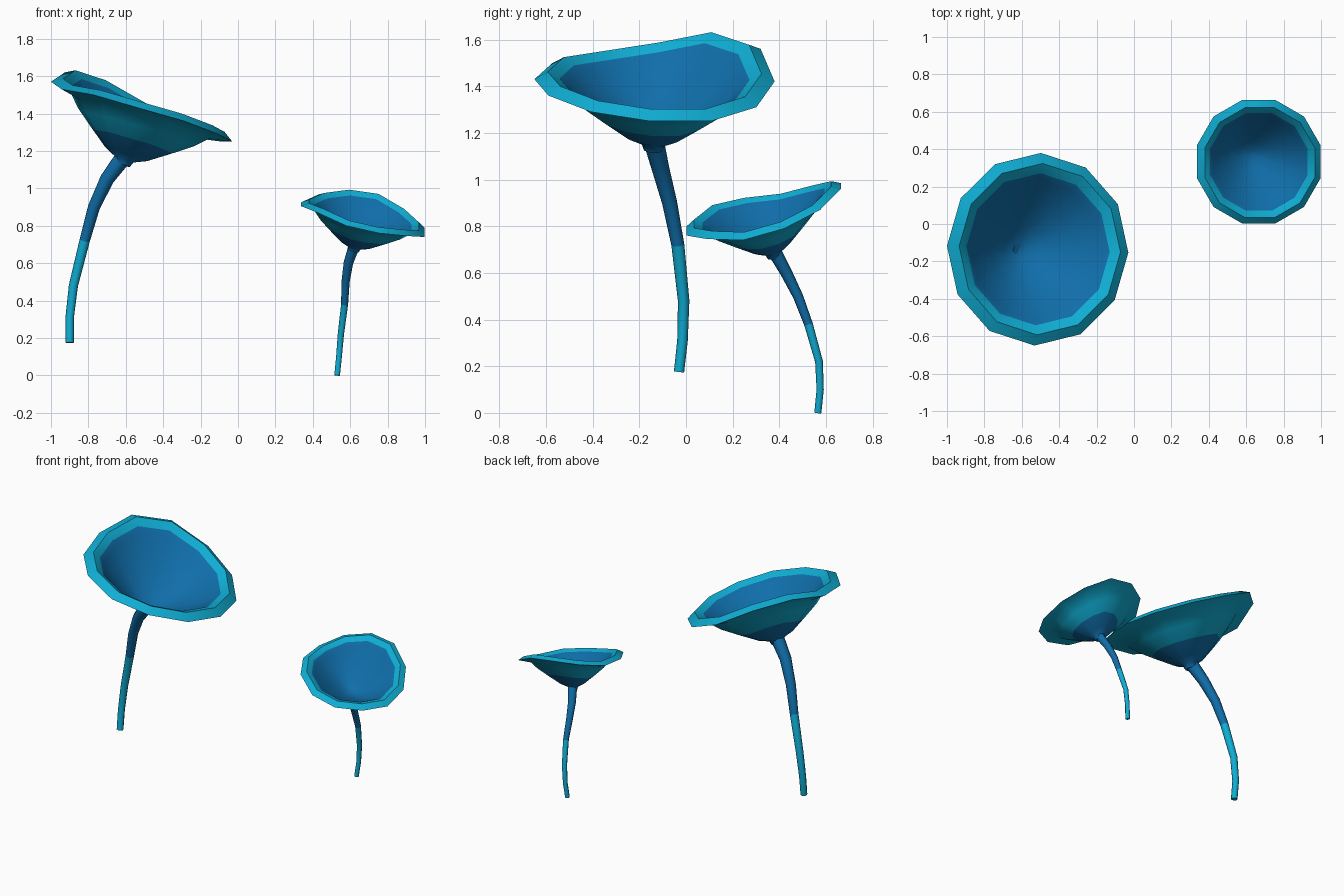
import bpy, bmesh
from math import cos, sin, tau, radians
from mathutils import Vector

cube = bpy.data.objects.get("Cube")
if cube:
    bpy.data.objects.remove(cube, do_unlink=True)


def make_material(name, rgb):
    mat = bpy.data.materials.new(name)
    mat.use_nodes = True
    colour = (*rgb, 1)
    mat.diffuse_color = colour
    mat.node_tree.nodes["Principled BSDF"].inputs["Base Color"].default_value = colour
    return mat


MATERIALS = [make_material("cyan", (0.005, 0.42, 0.66)),
             make_material("deep blue", (0.005, 0.155, 0.4))]
CYAN, BLUE = 0, 1


def loft(name, rings, colours, crease):
    """Skin a row of rings, one colour per band, and cap both ends."""
    bm = bmesh.new()
    loops = [[bm.verts.new(p) for p in ring] for ring in rings]
    for low, high, colour in zip(loops, loops[1:], colours):
        count = len(low)
        for i in range(count):
            j = (i + 1) % count
            bm.faces.new((low[i], low[j], high[j], high[i])).material_index = colour
    bm.faces.new(loops[0]).material_index = colours[0]
    bm.faces.new(loops[-1]).material_index = colours[-1]
    bmesh.ops.recalc_face_normals(bm, faces=bm.faces)
    mesh = bpy.data.meshes.new(name)
    bm.to_mesh(mesh)
    bm.free()
    for mat in MATERIALS:
        mesh.materials.append(mat)
    obj = bpy.data.objects.new(name, mesh)
    bpy.context.collection.objects.link(obj)
    bpy.ops.object.select_all(action="DESELECT")
    obj.select_set(True)
    bpy.context.view_layer.objects.active = obj
    bpy.ops.object.shade_smooth_by_angle(angle=radians(crease))


def make_stem(name, path, thin, thick, colour_break, sides=8):
    """Tapered tube along the path, blue above the break."""
    pts = [Vector(p) for p in path]
    rings = []
    for k, p in enumerate(pts):
        tangent = (pts[min(k + 1, len(pts) - 1)] - pts[max(k - 1, 0)]).normalized()
        side = Vector((0, 1, 0)).cross(tangent).normalized()
        other = tangent.cross(side)
        t = k / (len(pts) - 1)
        radius = thin + (thick - thin) * t ** 2
        rings.append([p + radius * (cos(tau * i / sides) * side + sin(tau * i / sides) * other)
                      for i in range(sides)])
    colours = [CYAN if k < colour_break else BLUE for k in range(len(pts) - 1)]
    loft(name, rings, colours, 60)


# Cup profile: spread towards the rim, rise along the axis, colour of the next band
CUP_PROFILE = [
    (0.08, -0.08, BLUE), (0.1, 0.02, BLUE), (0.23, 0.13, BLUE), (0.45, 0.42, CYAN),
    (0.64, 0.68, CYAN), (0.76, 0.9, CYAN),                      # outer wall
    (1, 1, CYAN), (0.89, 1.12, CYAN), (0.79, 1.02, BLUE),       # curled lip
    (0.73, 0.92, BLUE), (0.61, 0.71, BLUE), (0.42, 0.45, BLUE),
    (0.21, 0.18, BLUE), (0.06, 0.08, BLUE),                     # inner bowl
]


def make_cup(name, base, centre, radii, turn, heights):
    """Funnel whose wavy rim follows the given heights."""
    base = Vector(base)
    count = len(heights)
    middle = Vector((*centre, sum(heights) / count))
    rim = []
    for i, z in enumerate(heights):
        a = tau * i / count + radians(turn)
        rim.append(Vector((radii[0] * cos(a), radii[1] * sin(a), z - middle.z)))
    rings = [[base + rise * (middle - base) + spread * r for r in rim]
             for spread, rise, _ in CUP_PROFILE]
    loft(name, rings, [c for _, _, c in CUP_PROFILE][:-1], 50)


# Tall plant on the right
make_stem("tall_stem",
          [(-0.9, -0.03, 0.175), (-0.9, -0.015, 0.31), (-0.88, -0.01, 0.48),
           (-0.82, -0.035, 0.72), (-0.77, -0.07, 0.9), (-0.7, -0.11, 1.05),
           (-0.61, -0.14, 1.17)], 0.022, 0.045, 3)
make_cup("tall_cup", (-0.61, -0.14, 1.15), (-0.515, -0.135), (0.485, 0.515), -2,
         [1.25, 1.25, 1.31, 1.42, 1.56, 1.62, 1.57, 1.53, 1.5, 1.43, 1.36, 1.29])

# Short plant on the left
make_stem("short_stem",
          [(0.53, 0.565, 0), (0.54, 0.575, 0.1), (0.55, 0.57, 0.22),
           (0.57, 0.525, 0.38), (0.575, 0.48, 0.5), (0.59, 0.43, 0.6),
           (0.62, 0.38, 0.69)], 0.015, 0.03, 3)
make_cup("short_cup", (0.62, 0.375, 0.68), (0.667, 0.333), (0.342, 0.342), 15,
         [0.79, 0.87, 0.96, 0.985, 0.965, 0.925, 0.905, 0.87, 0.8, 0.76, 0.745, 0.74])
